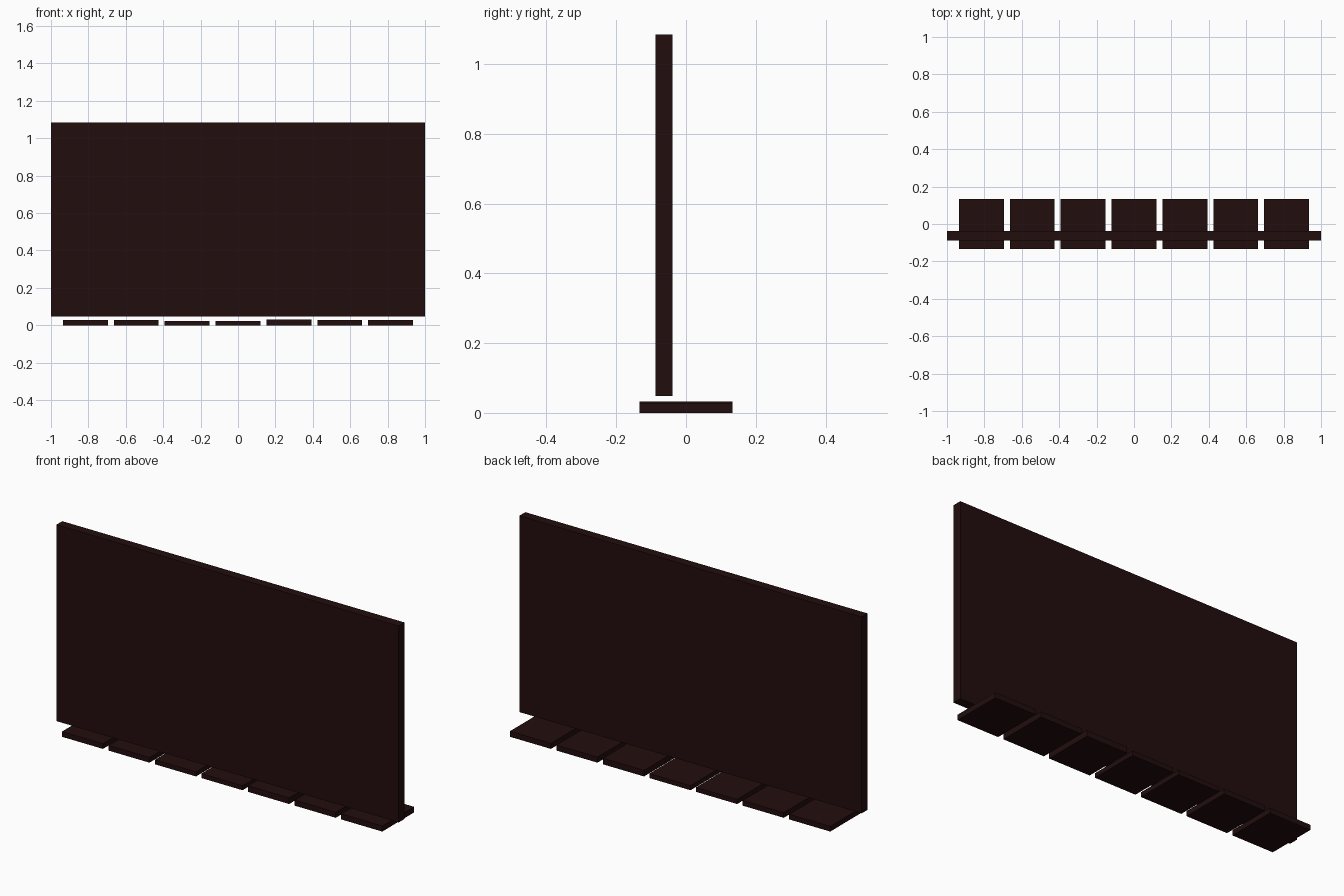
import bpy

if "Cube" in bpy.data.objects:
    bpy.data.objects.remove(bpy.data.objects["Cube"])

dark = bpy.data.materials.new("dark_maroon")
dark.diffuse_color = (0.016, 0.004, 0.004, 1)
dark.use_nodes = True
dark.node_tree.nodes["Principled BSDF"].inputs["Base Color"].default_value = dark.diffuse_color


def box(name, x0, x1, y0, y1, z0, z1):
    bpy.ops.mesh.primitive_cube_add(
        size=1, location=((x0 + x1) / 2, (y0 + y1) / 2, (z0 + z1) / 2))
    ob = bpy.context.object
    ob.name = name
    ob.scale = (x1 - x0, y1 - y0, z1 - z0)
    bpy.ops.object.transform_apply(location=False, rotation=False, scale=True)
    ob.data.materials.append(dark)
    return ob


# Upright panel, floating just above the slabs
box("wall_panel", -1, 1, -0.087, -0.038, 0.048, 1.085)

# Row of floor slabs with slightly uneven thickness
heights = [0.027, 0.027, 0.024, 0.024, 0.032, 0.029, 0.029]
for i, h in enumerate(heights):
    cx = (i - 3) * 0.272
    box(f"floor_slab_{i + 1}", cx - 0.12, cx + 0.12, -0.133, 0.133, 0, h)
